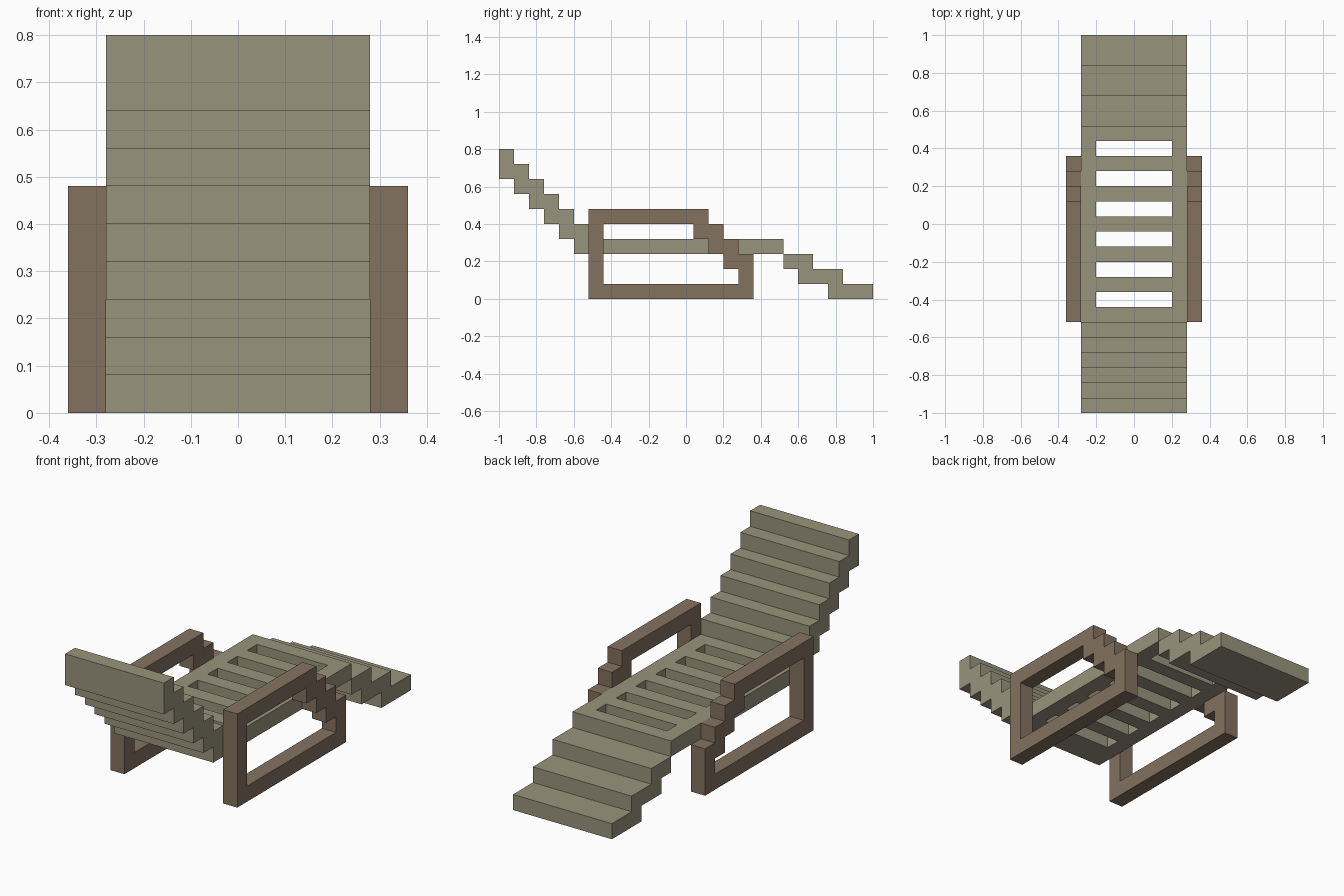
import bpy, bmesh
from mathutils import Matrix, Vector

cube = bpy.data.objects.get("Cube")
if cube:
    bpy.data.objects.remove(cube, do_unlink=True)

U = 0.08  # every part sits on this module


def material(name, rgb):
    m = bpy.data.materials.new(name)
    m.use_nodes = True
    col = (*rgb, 1.0)
    m.diffuse_color = col
    m.node_tree.nodes["Principled BSDF"].inputs["Base Color"].default_value = col
    return m


fabric = material("khaki_tan", (0.314, 0.296, 0.205))
wood = material("brown_wood", (0.231, 0.168, 0.117))

# Side profiles are drawn in (y, z) and extruded along x; plans in (x, y) along z
SIDE = Matrix(((0, 0, 1, 0), (1, 0, 0, 0), (0, 1, 0, 0), (0, 0, 0, 1)))
PLAN = Matrix.Identity(4)


def extruded(name, outlines, lo, hi, axes, mat):
    """Solid from an outline plus optional hole outlines, between lo and hi (modules)."""
    cu = bpy.data.curves.new(name + "_profile", 'CURVE')
    cu.dimensions = '2D'
    cu.fill_mode = 'BOTH'
    cu.extrude = (hi - lo) / 2 * U
    for pts in outlines:
        sp = cu.splines.new('POLY')
        sp.points.add(len(pts) - 1)
        for p, (a, b) in zip(sp.points, pts):
            p.co = (a * U, b * U, 0, 1)
        sp.use_cyclic_u = True
        sp.use_smooth = False
    tmp = bpy.data.objects.new(name + "_profile", cu)
    bpy.context.collection.objects.link(tmp)
    bpy.context.view_layer.update()
    dg = bpy.context.evaluated_depsgraph_get()
    me = bpy.data.meshes.new_from_object(tmp.evaluated_get(dg))
    bpy.data.objects.remove(tmp, do_unlink=True)
    bpy.data.curves.remove(cu)

    bm = bmesh.new()
    bm.from_mesh(me)
    bmesh.ops.remove_doubles(bm, verts=bm.verts, dist=1e-4)
    bm.transform(axes @ Matrix.Translation(Vector((0, 0, (lo + hi) / 2 * U))))
    bmesh.ops.recalc_face_normals(bm, faces=bm.faces)
    for f in bm.faces:
        f.smooth = False
        f.material_index = 0
    bm.to_mesh(me)
    bm.free()
    me.name = name
    me.materials.clear()
    me.materials.append(mat)
    ob = bpy.data.objects.new(name, me)
    bpy.context.collection.objects.link(ob)
    return ob


# Stepped backrest: six columns, each two modules tall
upper, lower = [], []
for i in range(6):
    y = -12.5 + i
    upper += [(y, 10 - i), (y + 1, 10 - i)]
    lower += [(y, 8 - i), (y + 1, 8 - i)]
extruded("backrest", [upper + lower[::-1]], -3.5, 3.5, SIDE, fabric)

# Slatted seat: flat panel with six slots
panel = [(-3.5, -6.5), (3.5, -6.5), (3.5, 6.5), (-3.5, 6.5)]
slots = [[(-2.5, y - 0.5), (2.5, y - 0.5), (2.5, y + 0.5), (-2.5, y + 0.5)]
         for y in range(-5, 6, 2)]
extruded("slatted_seat", [panel] + slots, 3, 4, PLAN, fabric)

# Leg rest: three overlapping treads going down to the ground
treads = [(6.5, 3), (8.5, 3), (8.5, 2), (10.5, 2), (10.5, 1), (12.5, 1),
          (12.5, 0), (9.5, 0), (9.5, 1), (7.5, 1), (7.5, 2), (6.5, 2)]
extruded("leg_rest", [treads], -3.5, 3.5, SIDE, fabric)

# Side frames: closed loop of leg, armrest, stepped front and floor runner
outer = [(-6.5, 0), (4.5, 0), (4.5, 3), (3.5, 3), (3.5, 4),
         (2.5, 4), (2.5, 5), (1.5, 5), (1.5, 6), (-6.5, 6)]
inner = [(-5.5, 1), (3.5, 1), (3.5, 2), (2.5, 2), (2.5, 3),
         (1.5, 3), (1.5, 4), (0.5, 4), (0.5, 5), (-5.5, 5)]
for side, lo in (("left", 3.5), ("right", -4.5)):
    extruded(side + "_arm_frame", [outer, inner], lo, lo + 1, SIDE, wood)
